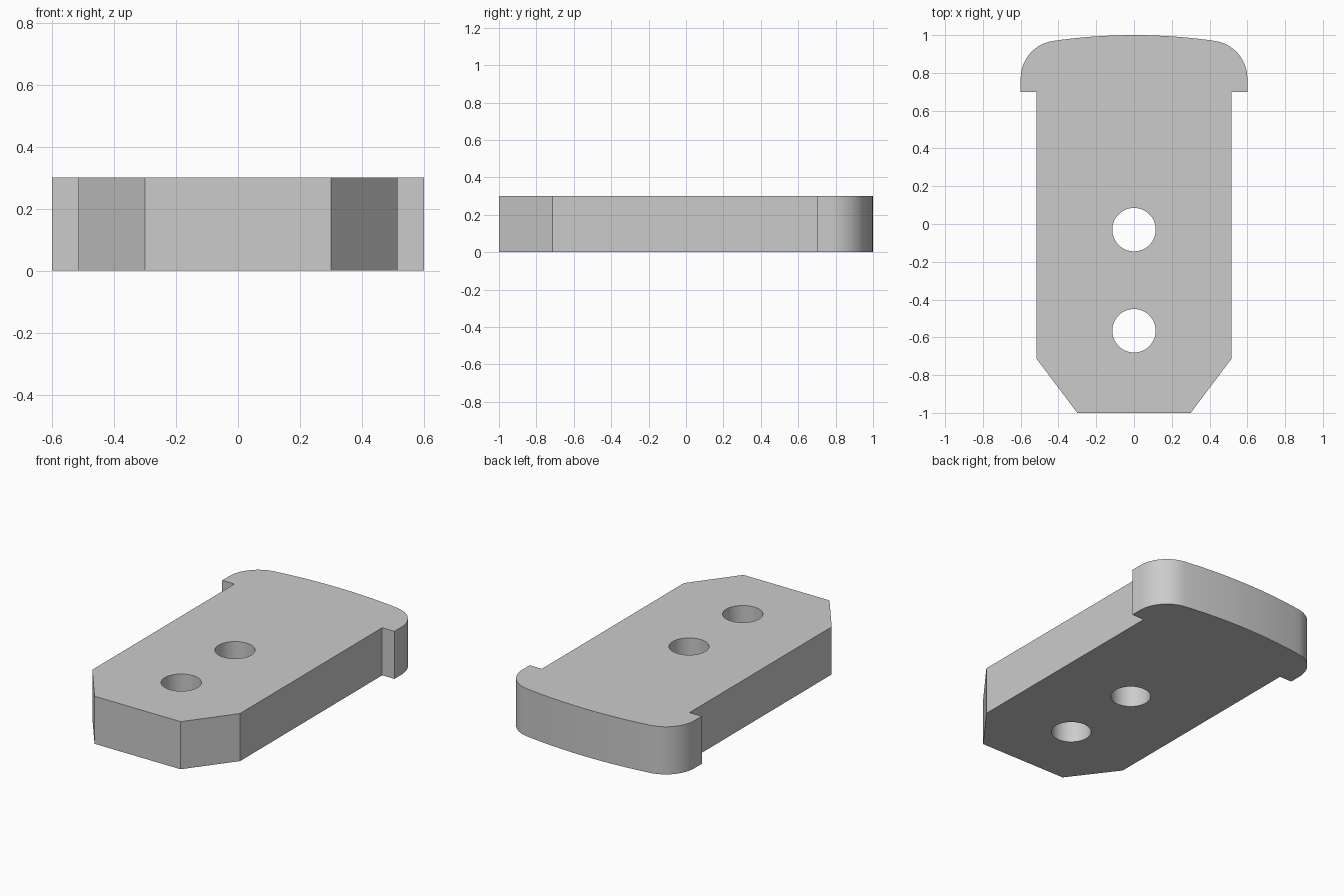
import bpy, bmesh
from math import sin, cos, pi, sqrt, asin, radians

cube = bpy.data.objects.get("Cube")
if cube:
    bpy.data.objects.remove(cube, do_unlink=True)

HEIGHT = 0.3
HEAD_HALF = 0.6
CROWN_R, CORNER_R = 3.0, 0.2


def arc(cx, cy, r, start, end, steps):
    """Points on a circle from the start angle to the end angle."""
    angles = [start + (end - start) * i / steps for i in range(steps + 1)]
    return [(cx + r * cos(a), cy + r * sin(a)) for a in angles]


# Right half of the outline: chamfered tip, shank, shoulder
half = [(0.3, -1.0), (0.515, -0.715), (0.515, 0.7), (HEAD_HALF, 0.7)]

# Rounded corner blending tangentially into the shallow crown
corner_x = HEAD_HALF - CORNER_R
corner_y = 1 - CROWN_R + sqrt((CROWN_R - CORNER_R) ** 2 - corner_x ** 2)
blend = pi / 2 - asin(corner_x / (CROWN_R - CORNER_R))
half += arc(corner_x, corner_y, CORNER_R, 0, blend, 16)
half += arc(0, 1 - CROWN_R, CROWN_R, blend, pi / 2, 10)[1:]

# Mirror the half, then add the two round holes
outline = half + [(-x, y) for x, y in reversed(half[:-1])]
holes = [arc(0, y, 0.115, 0, 2 * pi, 48)[:-1] for y in (-0.03, -0.565)]

# Filled flat profile given thickness
profile = bpy.data.curves.new("plate_profile", "CURVE")
profile.dimensions = "2D"
profile.fill_mode = "BOTH"
profile.extrude = HEIGHT / 2
for loop in [outline] + holes:
    spline = profile.splines.new("POLY")
    spline.points.add(len(loop) - 1)
    for point, (x, y) in zip(spline.points, loop):
        point.co = (x, y, 0, 1)
    spline.use_cyclic_u = True
source = bpy.data.objects.new("plate_profile", profile)
bpy.context.collection.objects.link(source)
bpy.context.view_layer.update()
evaluated = source.evaluated_get(bpy.context.evaluated_depsgraph_get())
mesh = bpy.data.meshes.new_from_object(evaluated)
bpy.data.objects.remove(source, do_unlink=True)
bpy.data.curves.remove(profile)

# Weld the caps to the walls and stand the plate on the ground
bm = bmesh.new()
bm.from_mesh(mesh)
bmesh.ops.remove_doubles(bm, verts=bm.verts, dist=0.0005)
bmesh.ops.translate(bm, verts=bm.verts, vec=(0, 0, HEIGHT / 2))
bmesh.ops.recalc_face_normals(bm, faces=bm.faces)
bm.to_mesh(mesh)
bm.free()

plate = bpy.data.objects.new("drilled_plate", mesh)
mesh.name = "drilled_plate"
bpy.context.collection.objects.link(plate)

# Plain grey finish
grey = bpy.data.materials.new("light_grey")
grey.use_nodes = True
colour = (0.6, 0.6, 0.6, 1)
grey.diffuse_color = colour
grey.node_tree.nodes["Principled BSDF"].inputs["Base Color"].default_value = colour
mesh.materials.clear()
mesh.materials.append(grey)

# Smooth curved walls, crisp edges
for other in bpy.context.selected_objects:
    other.select_set(False)
plate.select_set(True)
bpy.context.view_layer.objects.active = plate
bpy.ops.object.shade_smooth_by_angle(angle=radians(30))
